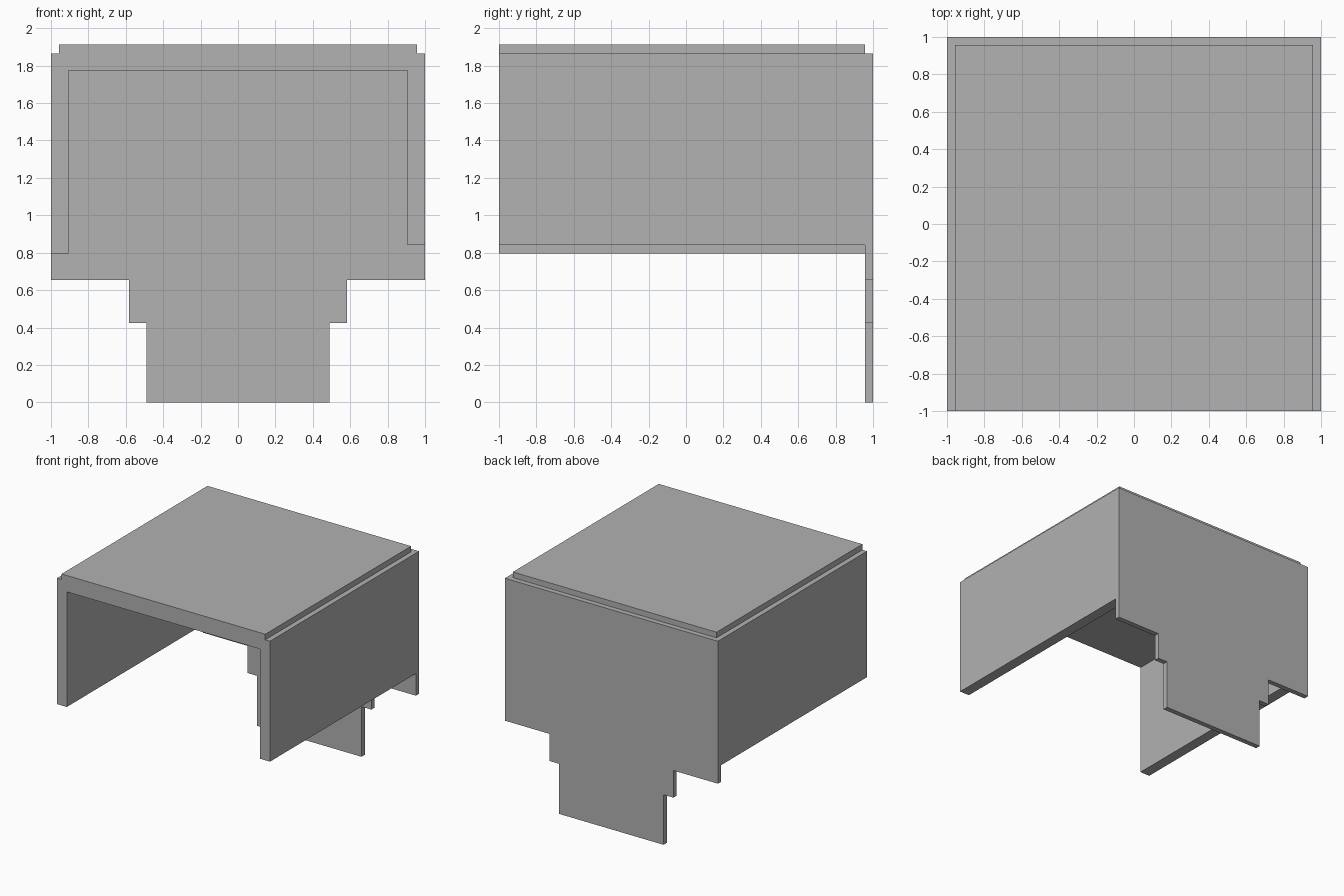
import bpy
import bmesh
from mathutils import Vector

cube = bpy.data.objects.get("Cube")
if cube:
    bpy.data.objects.remove(cube, do_unlink=True)

GREY = (0.445, 0.445, 0.445, 1)
grey = bpy.data.materials.new("plain grey")
grey.use_nodes = True
grey.diffuse_color = GREY
grey.node_tree.nodes["Principled BSDF"].inputs["Base Color"].default_value = GREY

SEAM = 0.956       # inner face of the back panel
TOP, LEDGE = 1.912, 1.864


def extrude_profile(name, outline, y_front, y_back):
    """Extrude an (x, z) outline along y into a solid part."""
    bm = bmesh.new()
    face = bm.faces.new([bm.verts.new((x, y_front, z)) for x, z in outline])
    grown = bmesh.ops.extrude_face_region(bm, geom=[face])["geom"]
    moved = [v for v in grown if isinstance(v, bmesh.types.BMVert)]
    bmesh.ops.translate(bm, verts=moved, vec=Vector((0, y_back - y_front, 0)))
    bmesh.ops.recalc_face_normals(bm, faces=bm.faces)
    mesh = bpy.data.meshes.new(name)
    bm.to_mesh(mesh)
    bm.free()
    mesh.materials.append(grey)
    obj = bpy.data.objects.new(name, mesh)
    bpy.context.collection.objects.link(obj)
    return obj


# Roof and side walls: one arch profile, right wall slightly longer
inner, ceiling = 0.907, 1.773
right_foot, left_foot = 0.796, 0.842
extrude_profile("roof_and_side_walls", [
    (-1, right_foot), (-inner, right_foot), (-inner, ceiling),
    (inner, ceiling), (inner, left_foot), (1, left_foot),
    (1, LEDGE), (SEAM, LEDGE), (SEAM, TOP),
    (-SEAM, TOP), (-SEAM, LEDGE), (-1, LEDGE)], -1, SEAM)

# Back panel: mirrored half outline stepping down to a narrow foot
half = [(0.49, 0), (0.49, 0.425), (0.582, 0.425),
        (0.582, 0.655), (1, 0.655), (1, LEDGE)]
extrude_profile("back_panel", half + [(-x, z) for x, z in reversed(half)], SEAM, 1)
